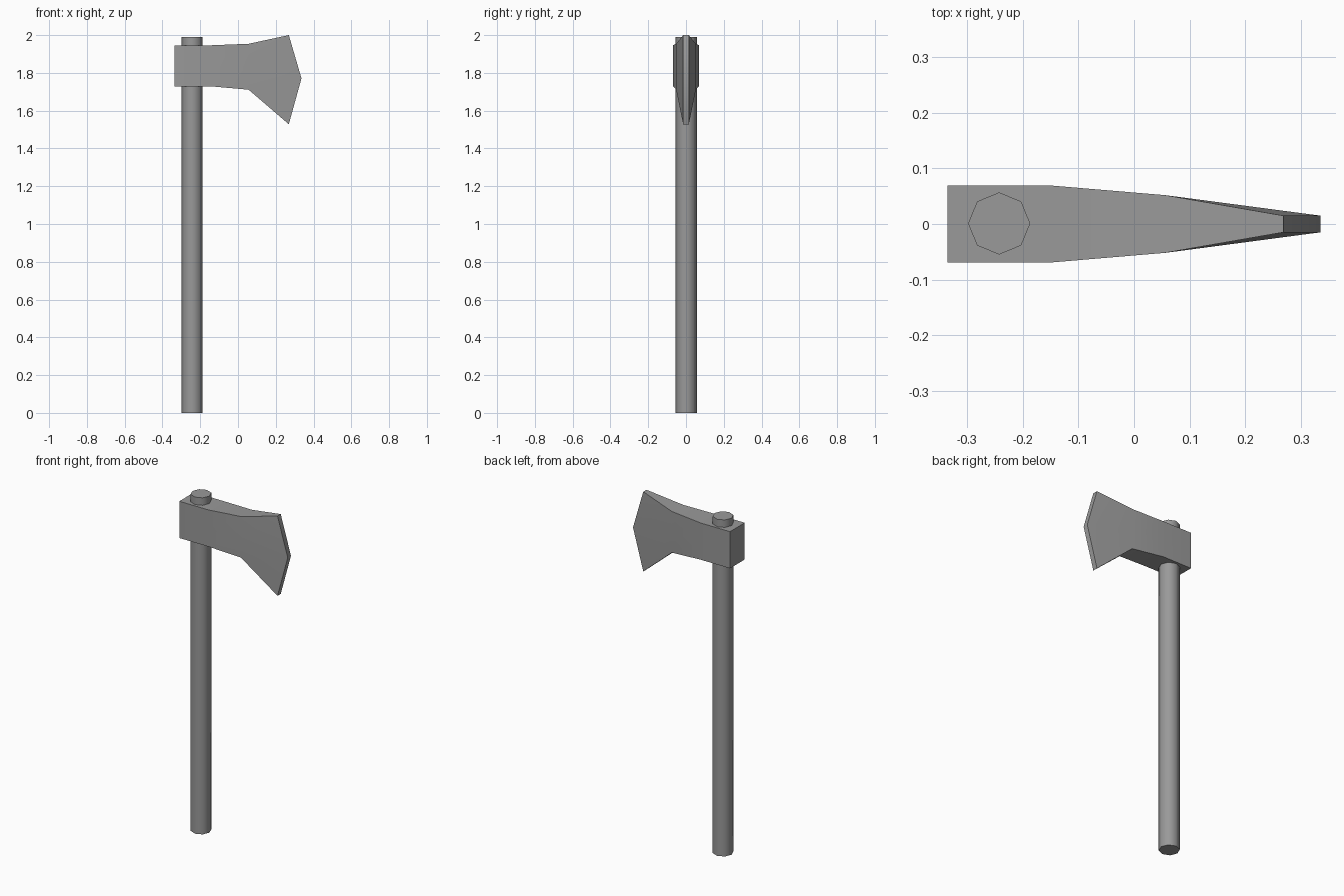
import bpy, bmesh
from math import radians

if "Cube" in bpy.data.objects:
    bpy.data.objects.remove(bpy.data.objects["Cube"])

# Dark grey for both parts
grey = bpy.data.materials.new("dark_grey")
grey.diffuse_color = (0.32, 0.32, 0.32, 1)
grey.use_nodes = True
grey.node_tree.nodes["Principled BSDF"].inputs["Base Color"].default_value = grey.diffuse_color

# Handle: eight-sided shaft, smooth sides
bpy.ops.mesh.primitive_cylinder_add(vertices=8, radius=0.056, depth=1.99,
                                    location=(-0.243, 0.001, 0.995))
handle = bpy.context.object
handle.name = "handle"
handle.data.materials.append(grey)
bpy.ops.object.shade_smooth_by_angle(angle=radians(50))

# Axe head: cross-sections from poll to cutting edge
# (x of corners, x of middle, half thickness, bottom z, middle z, top z)
sections = [
    (-0.336, -0.336, 0.069, 1.729, 1.837, 1.946),
    (-0.146, -0.146, 0.069, 1.729, 1.837, 1.946),
    (0.056, 0.056, 0.052, 1.711, 1.83, 1.954),
    (0.269, 0.336, 0.015, 1.528, 1.771, 2.0),
]
bm = bmesh.new()
rings = []
for xc, xm, t, zb, zm, zt in sections:
    side = [(xc, zb), (xm, zm), (xc, zt)]
    pts = [(x, -t, z) for x, z in side] + [(x, t, z) for x, z in reversed(side)]
    rings.append([bm.verts.new(p) for p in pts])

for a, b in zip(rings, rings[1:]):
    for i in range(6):
        j = (i + 1) % 6
        bm.faces.new((a[i], b[i], b[j], a[j]))

# Flat poll and two-facet cutting edge
for r in (rings[0], rings[-1]):
    bm.faces.new((r[0], r[1], r[4], r[5]))
    bm.faces.new((r[1], r[2], r[3], r[4]))
bmesh.ops.recalc_face_normals(bm, faces=bm.faces)

mesh = bpy.data.meshes.new("axe_head")
bm.to_mesh(mesh)
bm.free()
mesh.materials.append(grey)
head = bpy.data.objects.new("axe_head", mesh)
bpy.context.collection.objects.link(head)

# Soft cheeks, crisp borders
bpy.ops.object.select_all(action='DESELECT')
head.select_set(True)
bpy.context.view_layer.objects.active = head
bpy.ops.object.shade_smooth_by_angle(angle=radians(40))
